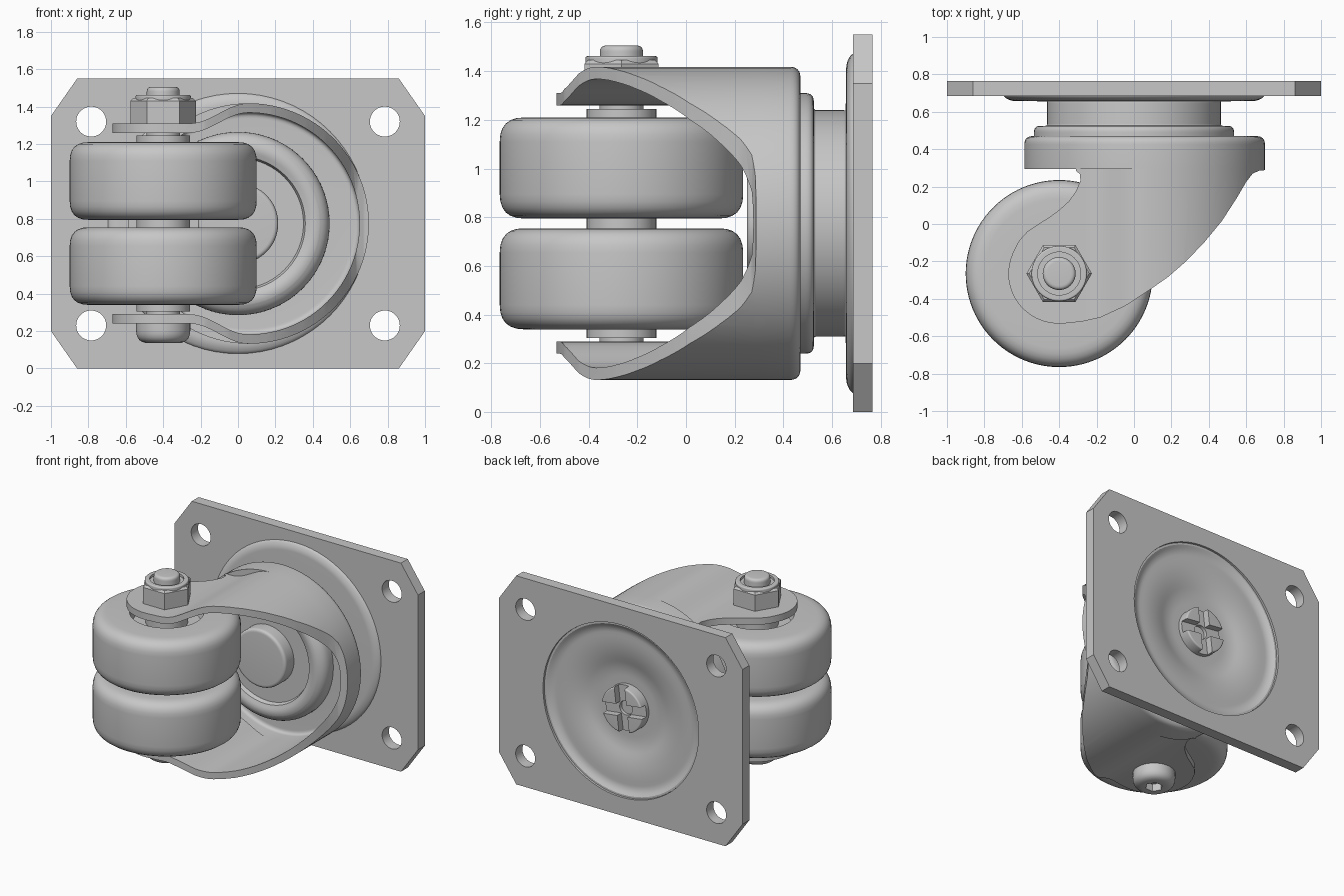
import bpy
import bmesh
from math import sin, cos, pi, radians
from mathutils import Vector, Matrix

if "Cube" in bpy.data.objects:
    bpy.data.objects.remove(bpy.data.objects["Cube"])

steel = bpy.data.materials.new("grey_steel")
steel.use_nodes = True
steel.diffuse_color = (0.57, 0.57, 0.57, 1)
steel.node_tree.nodes["Principled BSDF"].inputs["Base Color"].default_value = (0.57, 0.57, 0.57, 1)

MID = 0.775                  # height of the swivel axis
AXLE = (-0.4, -0.265)        # x, y of the wheel axle
CUP_X, CUP_R, SHEET = 0.057, 0.643, 0.05
CUP_FRONT = 0.293


def smooth(obj, angle=32):
    for p in obj.data.polygons:
        p.use_smooth = True
    obj.data.set_sharp_from_angle(angle=radians(angle))


def make(name, bm):
    bmesh.ops.remove_doubles(bm, verts=bm.verts, dist=1e-5)
    bmesh.ops.recalc_face_normals(bm, faces=bm.faces)
    mesh = bpy.data.meshes.new(name)
    bm.to_mesh(mesh)
    bm.free()
    mesh.materials.append(steel)
    obj = bpy.data.objects.new(name, mesh)
    bpy.context.collection.objects.link(obj)
    smooth(obj)
    return obj


def fillet(points, steps=6):
    """Round the profile corners that carry a radius as third value."""
    out = []
    for i, p in enumerate(points):
        c = Vector(p[:2])
        if len(p) < 3:
            out.append(c)
            continue
        a = (Vector(points[i - 1][:2]) - c).normalized()
        b = (Vector(points[(i + 1) % len(points)][:2]) - c).normalized()
        for s in range(steps + 1):
            t = s / steps
            out.append(c + a * p[2] * (1 - t) ** 2 + b * p[2] * t ** 2)
    return out


def lathe(name, points, axis="Z", centre=(0, 0), segments=72):
    """Revolve (radius, position) points round Z at (x, y) or round Y at (x, z)."""
    bm = bmesh.new()
    pts = fillet(points)
    rings = []
    for k in range(segments):
        c, s = cos(2 * pi * k / segments), sin(2 * pi * k / segments)
        ring = []
        for r, h in pts:
            u, v = centre[0] + r * c, centre[1] + r * s
            ring.append(bm.verts.new((u, v, h) if axis == "Z" else (u, h, v)))
        rings.append(ring)
    n = len(pts)
    for k in range(segments):
        a, b = rings[k], rings[(k + 1) % segments]
        for i in range(n):
            j = (i + 1) % n
            if pts[i][0] < 1e-6 and pts[j][0] < 1e-6:
                continue
            if pts[i][0] < 1e-6:
                bm.faces.new((a[i], a[j], b[j]))
            elif pts[j][0] < 1e-6:
                bm.faces.new((a[i], a[j], b[i]))
            else:
                bm.faces.new((a[i], a[j], b[j], b[i]))
    return make(name, bm)


def prism(name, outline, lo, hi, axis):
    """Extrude an outline along Z (x, y points) or along Y (x, z points)."""
    bm = bmesh.new()
    place = (lambda p, h: (p[0], p[1], h)) if axis == "Z" else (lambda p, h: (p[0], h, p[1]))
    a = [bm.verts.new(place(p, lo)) for p in outline]
    b = [bm.verts.new(place(p, hi)) for p in outline]
    bm.faces.new(a)
    bm.faces.new(b)
    for i in range(len(a)):
        j = (i + 1) % len(a)
        bm.faces.new((a[i], a[j], b[j], b[i]))
    return make(name, bm)


def cut(obj, cutter, operation="DIFFERENCE"):
    mod = obj.modifiers.new("cut", "BOOLEAN")
    mod.operation, mod.object, mod.solver = operation, cutter, "EXACT"
    graph = bpy.context.evaluated_depsgraph_get()
    mesh = bpy.data.meshes.new_from_object(obj.evaluated_get(graph))
    obj.modifiers.clear()
    obj.data = mesh
    bpy.data.objects.remove(cutter)
    smooth(obj)


def rod(name, r, lo, hi, axis="Z", centre=AXLE, segments=48):
    return lathe(name, [(0, lo), (r, lo), (r, hi), (0, hi)], axis, centre, segments)


# Mounting plate with clipped corners, four bolt holes and a pressed centre
quarter = [(1, 0.575), (0.86, MID)]
corners = quarter + [(-x, z) for x, z in quarter[::-1]]
corners += [(-x, -z) for x, z in quarter] + [(x, -z) for x, z in quarter[::-1]]
plate = prism("mounting_plate", [(x, z + MID) for x, z in corners], 0.685, 0.765, "Y")
for sx in (-1, 1):
    for sz in (-1, 1):
        cut(plate, rod("hole_cutter", 0.08, 0.6, 0.9, "Y", (sx * 0.785, MID + sz * 0.545)))
cut(plate, rod("centre_cutter", 0.64, 0.6, 0.9, "Y", (0, MID), 72))

lathe("pressed_bearing_seat", [
    (0, 0.65), (0.66, 0.658, 0.025), (0.70, 0.682, 0.02), (0.70, 0.69), (0.65, 0.70), (0.639, 0.75),
    (0.625, 0.75), (0.585, 0.725, 0.03), (0.43, 0.725, 0.1), (0.28, 0.675, 0.06),
    (0.15, 0.675), (0, 0.675)], "Y", (0, MID))

# King pin end: short stub with a cross slot and a drilled centre
pin = lathe("king_pin_end", [(0, 0.66), (0.168, 0.66), (0.168, 0.755, 0.012), (0, 0.755)], "Y", (0, MID))
for k in range(2):
    bm = bmesh.new()
    bmesh.ops.create_cube(bm, size=1, matrix=Matrix.Translation((0, 0.75, MID))
                          @ Matrix.Rotation(k * pi / 2 + 0.12, 4, "Y")
                          @ Matrix.Diagonal((0.4, 0.09, 0.085, 1)))
    cut(pin, make("slot_cutter", bm))
cut(pin, rod("drill_cutter", 0.052, 0.68, 0.8, "Y", (0, MID)))

# Swivel bearing: king pin head, inner race, flange and neck
lathe("swivel_bearing", [
    (0, 0.25), (0.215, 0.25, 0.025), (0.215, 0.35), (0.35, 0.35), (0.36, 0.32),
    (0.41, 0.30, 0.03), (0.49, 0.33, 0.06), (0.49, 0.45), (0.535, 0.45), (0.535, 0.525, 0.035),
    (0.465, 0.525, 0.01), (0.465, 0.67, 0.025), (0, 0.67)], "Y", (0, MID))

# Fork cup
lathe("fork_cup", [
    (0.4, 0.47), (CUP_R, 0.47, 0.045), (CUP_R, CUP_FRONT), (CUP_R - SHEET, CUP_FRONT),
    (CUP_R - SHEET, 0.42, 0.03), (0.4, 0.42)], "Y", (CUP_X, MID), 96)


# Fork legs: bent sheet strip trimmed to the leg outline
def strip_half(inset):
    top = MID + CUP_R
    pts = [(-0.75, 1.31 - inset)]
    for i in range(13):
        t = i / 12
        ease = (1 - cos(pi * t)) / 2
        pts.append((-0.26 + (CUP_X + 0.26) * t, 1.31 + (top - 1.31) * ease - inset))
    r = CUP_R - inset
    for i in range(1, 25):
        a = pi / 2 * (1 - i / 24)
        pts.append((CUP_X + r * cos(a), MID + r * sin(a)))
    return pts


def strip_side(inset):
    half = strip_half(inset)
    return half + [(x, 2 * MID - z) for x, z in half[-2::-1]]


legs = prism("fork_legs", strip_side(0) + strip_side(SHEET)[::-1], -0.7, CUP_FRONT, "Y")
outline = [(AXLE[0] + 0.272 * cos(radians(a)), AXLE[1] + 0.268 * sin(radians(a)))
           for a in range(155, 276, 8)]
outline += [(-0.28, -0.522), (-0.18, -0.5), (-0.05, -0.44), (0.08, -0.355), (0.18, -0.285), (0.27, -0.207),
            (0.37, -0.105), (0.47, 0.016), (0.55, 0.14), (0.6, 0.225), (0.635, 0.27), (0.67, 0.285),
            (0.72, 0.29), (0.72, 0.4), (-0.31, 0.4), (-0.31, 0.285), (-0.288, 0.265), (-0.287, 0.23),
            (-0.31, 0.175), (-0.35, 0.12), (-0.4, 0.075), (-0.45, 0.038), (-0.51, 0.0), (-0.57, -0.04), (-0.615, -0.09)]
cut(legs, prism("outline_cutter", outline, -0.1, 1.7, "Z"), "INTERSECT")

# Twin wheels with recessed hub faces
for name, lo in (("lower_wheel", 0.34), ("upper_wheel", 0.795)):
    hi = lo + 0.415
    lathe(name, [(0.09, lo + 0.07), (0.23, lo + 0.07), (0.25, lo), (0.5, lo, 0.1),
                 (0.5, hi, 0.1), (0.25, hi), (0.23, hi - 0.07), (0.09, hi - 0.07)],
          "Z", AXLE, 96)

# Axle, hub spacers and bolt
rod("axle", 0.09, 0.22, 1.4)
rod("hub_sleeve", 0.143, 0.305, 1.245)
lathe("bolt_end", [(0, 1.3), (0.088, 1.3), (0.088, 1.505, 0.025), (0, 1.505)], "Z", AXLE, 48)
lathe("lock_nut", [(0, 1.305), (0.175, 1.305), (0.175, 1.43), (0.16, 1.445), (0, 1.445)],
      "Z", AXLE, 6)
lathe("nut_collar", [(0.115, 1.43), (0.148, 1.43), (0.148, 1.462, 0.01), (0.115, 1.462)], "Z", AXLE, 48)

# Domed bolt head with hexagonal socket
head = lathe("bolt_head", [(0, 0.25), (0.145, 0.25), (0.145, 0.135, 0.07), (0, 0.135)],
             "Z", AXLE, 48)
cut(head, rod("socket_cutter", 0.06, 0.05, 0.19, segments=6))
